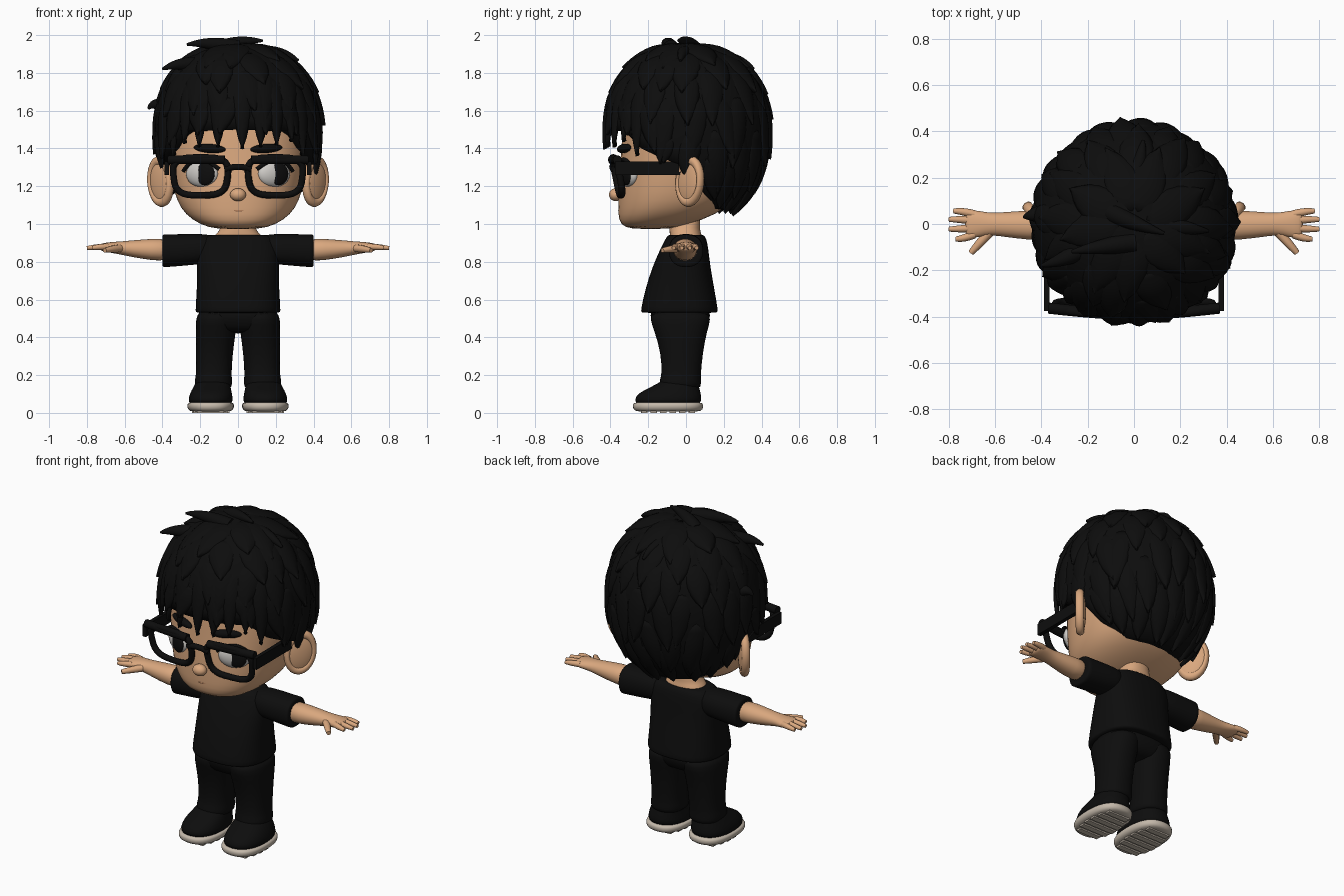
import bpy, bmesh, random
from math import sin, cos, pi, radians, asin, copysign

random.seed(4)
cube = bpy.data.objects.get("Cube")
if cube:
    bpy.data.objects.remove(cube)


def material(name, rgb):
    m = bpy.data.materials.new(name)
    m.use_nodes = True
    m.diffuse_color = (*rgb, 1)
    m.node_tree.nodes["Principled BSDF"].inputs["Base Color"].default_value = (*rgb, 1)
    return m


SKIN = material("skin", (0.70, 0.39, 0.21))
LIP = material("lip", (0.42, 0.20, 0.10))
BLACK = material("black", (0.004, 0.004, 0.004))
SOLE = material("off_white", (0.55, 0.48, 0.40))
WHITE = material("eye_white", (0.62, 0.60, 0.57))


def mesh_object(name, verts, faces, mat, subdivide=0):
    me = bpy.data.meshes.new(name)
    me.from_pydata(verts, [], faces)
    bm = bmesh.new()
    bm.from_mesh(me)
    bmesh.ops.recalc_face_normals(bm, faces=bm.faces)
    for f in bm.faces:
        f.smooth = True
    bm.to_mesh(me)
    bm.free()
    me.materials.append(mat)
    ob = bpy.data.objects.new(name, me)
    bpy.context.collection.objects.link(ob)
    if subdivide:
        ob.modifiers.new("smooth", 'SUBSURF').levels = subdivide
    return ob


def power(v, e):
    return copysign(abs(v) ** e, v)


def loft(name, rings, mat, axis='z', side=1, roundness=2.3, n=20):
    """Skin superellipse rings (position, centre a, centre b, radius a, radius b)."""
    verts, faces = [], []
    for p, ca, cb, ra, rb in rings:
        for i in range(n):
            t = 2 * pi * i / n
            a = ca + ra * power(cos(t), 2 / roundness)
            b = cb + rb * power(sin(t), 2 / roundness)
            x, y, z = (a, b, p) if axis == 'z' else (p, a, b)
            verts.append((x * side, y, z))
    for r in range(len(rings) - 1):
        for i in range(n):
            j = (i + 1) % n
            faces.append((r * n + i, r * n + j, (r + 1) * n + j, (r + 1) * n + i))
    faces += [tuple(range(n)), tuple(range(len(verts) - n, len(verts)))]
    return mesh_object(name, verts, faces, mat, 1)


def ball(name, loc, scale, mat, rot=(0, 0, 0)):
    bpy.ops.mesh.primitive_uv_sphere_add(segments=28, ring_count=16, location=loc, rotation=rot)
    ob = bpy.context.object
    ob.name, ob.scale = name, scale
    ob.data.materials.append(mat)
    bpy.ops.object.shade_smooth()
    return ob


def box(name, loc, size, mat):
    bpy.ops.mesh.primitive_cube_add(size=1, location=loc)
    ob = bpy.context.object
    ob.name, ob.scale = name, size
    ob.data.materials.append(mat)
    ob.modifiers.new("soft", 'BEVEL').width = 0.006


def tube(name, points, radius, mat, closed=False, taper=None):
    cu = bpy.data.curves.new(name, 'CURVE')
    cu.dimensions, cu.bevel_depth, cu.bevel_resolution = '3D', radius, 3
    cu.use_fill_caps, cu.resolution_u = True, 6
    sp = cu.splines.new('POLY' if closed else 'NURBS')
    sp.points.add(len(points) - 1)
    for i, (pt, co) in enumerate(zip(sp.points, points)):
        pt.co = (*co, 1)
        pt.radius = taper[i] if taper else 1
    sp.use_cyclic_u = closed
    if not closed:
        sp.use_endpoint_u, sp.order_u = True, 3
    cu.materials.append(mat)
    ob = bpy.data.objects.new(name, cu)
    bpy.context.collection.objects.link(ob)


# Head and neck
loft("head", [(0.972, 0, -0.19, 0.11, 0.10), (0.995, 0, -0.17, 0.2, 0.18),
              (1.05, 0, -0.10, 0.28, 0.26), (1.12, 0, -0.05, 0.325, 0.31),
              (1.22, 0, -0.02, 0.35, 0.34), (1.35, 0, 0, 0.37, 0.345),
              (1.5, 0, 0.02, 0.38, 0.36), (1.7, 0, 0.02, 0.34, 0.33),
              (1.85, 0, 0, 0.2, 0.2)], SKIN, n=32)
loft("neck", [(0.9, 0, 0, 0.14, 0.09), (0.948, 0, 0, 0.125, 0.085),
              (0.965, 0, -0.01, 0.088, 0.08), (1.08, 0, 0, 0.085, 0.085)], SKIN)
ball("nose", (0, -0.372, 1.155), (0.042, 0.036, 0.034), SKIN)
tube("mouth", [(-0.02, -0.352, 1.072), (0.03, -0.356, 1.064), (0.075, -0.340, 1.085)], 0.006, LIP)

# Eyes, brows and ears
for s, side, iris_x in ((1, "left", 0.215), (-1, "right", 0.175)):
    turn = (0, 0, s * radians(25))
    ball(side + "_eye", (s * 0.19, -0.303, 1.265), (0.092, 0.04, 0.07), WHITE, turn)
    ball(side + "_iris", (s * iris_x, -0.328 + (iris_x - 0.19) * 0.5, 1.265),
         (0.056, 0.02, 0.06), BLACK, turn)
    tube(side + "_eyelid", [(s * 0.10, -0.345, 1.29), (s * 0.17, -0.348, 1.345),
                            (s * 0.25, -0.31, 1.34), (s * 0.29, -0.27, 1.28)], 0.011, BLACK)
    ball(side + "_brow", (s * 0.15, -0.328, 1.4), (0.09, 0.024, 0.024), BLACK,
         (0, s * radians(-4), s * radians(20)))
    ear_turn = (0, s * radians(8), s * radians(48))
    ball(side + "_ear", (s * 0.405, 0.02, 1.225), (0.09, 0.03, 0.125), SKIN, ear_turn)
    bpy.ops.mesh.primitive_torus_add(major_segments=28, minor_segments=10, major_radius=0.1,
                                     minor_radius=0.024, location=(s * 0.41, 0.02, 1.225),
                                     rotation=(pi / 2, s * radians(8), s * radians(48)))
    rim = bpy.context.object
    rim.name, rim.scale = side + "_ear_rim", (0.75, 1.1, 1)
    rim.data.materials.append(SKIN)
    bpy.ops.object.shade_smooth()

# Glasses
def lens_y(x, z):
    return -0.395 + (1.36 - z) * 0.2 + 0.2 * x * x


for s, side in ((1, "left"), (-1, "right")):
    rim = []
    for i in range(36):
        t = 2 * pi * i / 36
        z = 1.252 + 0.1 * power(sin(t), 0.6)
        x = 0.198 + (0.143 + 0.1 * (z - 1.25)) * power(cos(t), 0.6)
        rim.append((s * x, lens_y(x, z), z))
    tube(side + "_lens_frame", rim, 0.018, BLACK, closed=True)
    tube(side + "_frame_top", [(s * x, lens_y(x, 1.34), 1.34) for x in (0.07, 0.2, 0.37)], 0.024, BLACK)
    box(side + "_temple", (s * 0.377, -0.19, 1.295), (0.024, 0.37, 0.07), BLACK)
tube("glasses_bridge", [(-0.07, -0.385, 1.29), (0, -0.395, 1.315), (0.07, -0.385, 1.29)], 0.017, BLACK)

# Hair shell: a superellipsoid with a hemline that follows the face, ears and nape
def shell(a, v, k=1):
    r, h = k * cos(v) ** 0.91, power(sin(v), 0.91)
    depth = 0.43 if cos(a) > 0 else 0.445
    return (0.44 * r * sin(a), -depth * r * cos(a), 1.5 + k * h * (0.46 if v > 0 else 0.5))


HEM = [(0, 1.5), (42, 1.49), (56, 1.40), (75, 1.34), (92, 1.30), (108, 1.15), (130, 1.08), (180, 1.07)]


def hem_latitude(a):
    d = abs((a + pi) % (2 * pi) - pi) * 180 / pi
    for (d0, z0), (d1, z1) in zip(HEM, HEM[1:]):
        if d <= d1 + 0.001:
            z = z0 + (z1 - z0) * (d - d0) / (d1 - d0)
            return asin(power((z - 1.5) / 0.5, 1.1))
    return asin(power((HEM[-1][1] - 1.5) / 0.5, 1.1))


N, ROWS = 64, 16
verts, faces = [], []
for r in range(ROWS + 1):
    for i in range(N):
        a = 2 * pi * i / N
        v = radians(88) + (hem_latitude(a) - radians(88)) * min(r, ROWS - 1) / (ROWS - 1)
        x, y, z = shell(a, v)
        k = 0.8 if r == ROWS else 1
        verts.append((x * k, y * k, z))
for r in range(ROWS):
    for i in range(N):
        j = (i + 1) % N
        faces.append((r * N + i, r * N + j, (r + 1) * N + j, (r + 1) * N + i))
faces.append(tuple(range(N)))
mesh_object("hair_cap", verts, faces, BLACK)

# Overlapping pointed locks laid over the shell
verts, faces = [], []


def lock(a0, v0, v1, width, lift, sweep=0.0):
    base, m, cols = len(verts), 9, 7
    for i in range(m):
        s = i / (m - 1)
        v = v0 + (v1 - v0) * s
        w = width * max(0.02, sin(pi * (0.2 + 0.8 * s))) ** 0.75
        for j in range(cols):
            u = 2 * j / (cols - 1) - 1
            a = a0 + sweep * s + u * w / max(cos(v), 0.3)
            k = 0.985 + 0.04 * (1 - u * u) * min(1, s * 2 + 0.3) + lift * s * s
            verts.append(shell(a, v, k))
    for i in range(m - 1):
        for j in range(cols - 1):
            q = base + i * cols + j
            faces.append((q, q + 1, q + cols + 1, q + cols))


for start, end, count, width in ((84, 45, 9, 0.2), (62, 24, 13, 0.19), (42, 6, 16, 0.17),
                                 (20, -16, 18, 0.16), (0, -40, 20, 0.15), (-16, -62, 20, 0.14)):
    for i in range(count):
        a = 2 * pi * (i + 0.5 * random.random() + start / 50) / count
        tip = max(radians(end + random.uniform(-5, 5)), hem_latitude(a) - radians(2))
        if radians(start) - tip > 0.3:
            lock(a, radians(start), tip, width, random.uniform(0, 0.03), random.uniform(-0.1, 0.2))
for deg, tip in ((-52, -14), (-40, -7), (-28, -9), (-14, -9), (3, -10), (16, -9), (28, -8), (40, -6), (52, -14)):
    lock(radians(deg), radians(36), radians(tip), 0.125, 0.01)
locks = mesh_object("hair_locks", verts, faces, BLACK)
locks.modifiers.new("thickness", 'SOLIDIFY').thickness = 0.015

# Loose tufts at the crown
for path in ([(-0.2, -0.1, 1.84), (-0.31, -0.16, 1.86), (-0.4, -0.18, 1.82)],
             [(0, -0.08, 1.93), (-0.16, -0.1, 1.97), (-0.27, -0.12, 1.95)],
             [(-0.1, 0.05, 1.92), (0, 0, 1.98), (0.13, -0.04, 1.97)],
             [(0.12, 0, 1.9), (0.23, -0.02, 1.92), (0.32, -0.03, 1.865)],
             [(0, 0.18, 1.87), (0.03, 0.28, 1.88), (0.04, 0.36, 1.82)],
             [(-0.36, 0.05, 1.6), (-0.44, 0.04, 1.66), (-0.475, 0.03, 1.61)]):
    tube("hair_tuft", path, 0.045, BLACK, taper=(1, 0.8, 0.15))

# Shirt body and trouser seat
loft("shirt", [(0.53, 0, -0.035, 0.2, 0.18), (0.53, 0, -0.035, 0.226, 0.205),
               (0.55, 0, -0.035, 0.226, 0.204), (0.65, 0, -0.033, 0.219, 0.185),
               (0.77, 0, -0.025, 0.217, 0.155), (0.86, 0, -0.01, 0.22, 0.13),
               (0.92, 0, 0, 0.2, 0.11), (0.943, 0, 0, 0.16, 0.095), (0.943, 0, 0, 0.12, 0.08)],
     BLACK, roundness=2.6, n=28)
loft("trouser_seat", [(0.42, 0, -0.03, 0.17, 0.11), (0.46, 0, -0.03, 0.212, 0.145),
                      (0.52, 0, -0.03, 0.22, 0.165), (0.56, 0, -0.03, 0.2, 0.15)], BLACK, roundness=2.6)

# Limbs, mirrored
for s, side in ((1, "left"), (-1, "right")):
    loft(side + "_sleeve", [(0.1, 0, 0.87, 0.08, 0.07), (0.2, 0, 0.868, 0.092, 0.082),
                            (0.3, 0, 0.862, 0.092, 0.085), (0.39, 0, 0.858, 0.092, 0.088),
                            (0.4, 0, 0.858, 0.092, 0.088), (0.4, 0, 0.858, 0.06, 0.055)],
         BLACK, 'x', s)
    loft(side + "_arm", [(0.36, -0.005, 0.863, 0.068, 0.064), (0.46, -0.005, 0.865, 0.064, 0.057),
                         (0.56, -0.002, 0.869, 0.054, 0.045), (0.62, 0, 0.873, 0.047, 0.035),
                         (0.67, 0, 0.876, 0.058, 0.029), (0.715, 0, 0.877, 0.062, 0.023),
                         (0.73, 0, 0.877, 0.05, 0.015)], SKIN, 'x', s, roundness=2.1)
    for y0, y1, tip in ((-0.045, -0.065, 0.77), (-0.016, -0.022, 0.8), (0.015, 0.02, 0.8), (0.042, 0.056, 0.78)):
        tube(side + "_finger", [(s * 0.69, y0, 0.879), (s * 0.74, y1, 0.88), (s * tip, y1, 0.873)],
             0.0175, SKIN, taper=(1, 1, 0.6))
    tube(side + "_thumb", [(s * 0.62, -0.03, 0.872), (s * 0.665, -0.08, 0.868), (s * 0.705, -0.125, 0.86)],
         0.021, SKIN, taper=(1, 1, 0.6))
    loft(side + "_trouser_leg", [(0.13, 0.13, -0.03, 0.08, 0.09), (0.135, 0.13, -0.03, 0.1, 0.112),
                                 (0.18, 0.13, -0.03, 0.1, 0.11), (0.2, 0.128, -0.025, 0.094, 0.104),
                                 (0.32, 0.125, -0.022, 0.098, 0.112), (0.43, 0.118, -0.028, 0.108, 0.14),
                                 (0.5, 0.114, -0.03, 0.11, 0.165), (0.54, 0.11, -0.03, 0.1, 0.15)], BLACK, s and 'z', s)
    loft(side + "_shoe", [(0.04, 0.145, -0.095, 0.115, 0.175), (0.07, 0.145, -0.095, 0.12, 0.18),
                          (0.105, 0.143, -0.088, 0.112, 0.168), (0.135, 0.138, -0.06, 0.1, 0.13),
                          (0.165, 0.132, -0.035, 0.09, 0.1), (0.185, 0.13, -0.03, 0.07, 0.08)], BLACK, 'z', s)
    loft(side + "_sole", [(0.008, 0.145, -0.095, 0.08, 0.14), (0.008, 0.145, -0.095, 0.115, 0.18),
                          (0.03, 0.145, -0.095, 0.127, 0.19), (0.055, 0.145, -0.095, 0.124, 0.187),
                          (0.055, 0.145, -0.095, 0.1, 0.16)], SOLE, 'z', s, roundness=2.5)
    for i in range(6):
        y = -0.22 + 0.05 * i
        half = 0.1 * (1 - ((y + 0.095) / 0.18) ** 2) ** 0.5
        box(side + "_tread", (s * 0.145, y, 0.009), (2 * half, 0.034, 0.018), SOLE)
